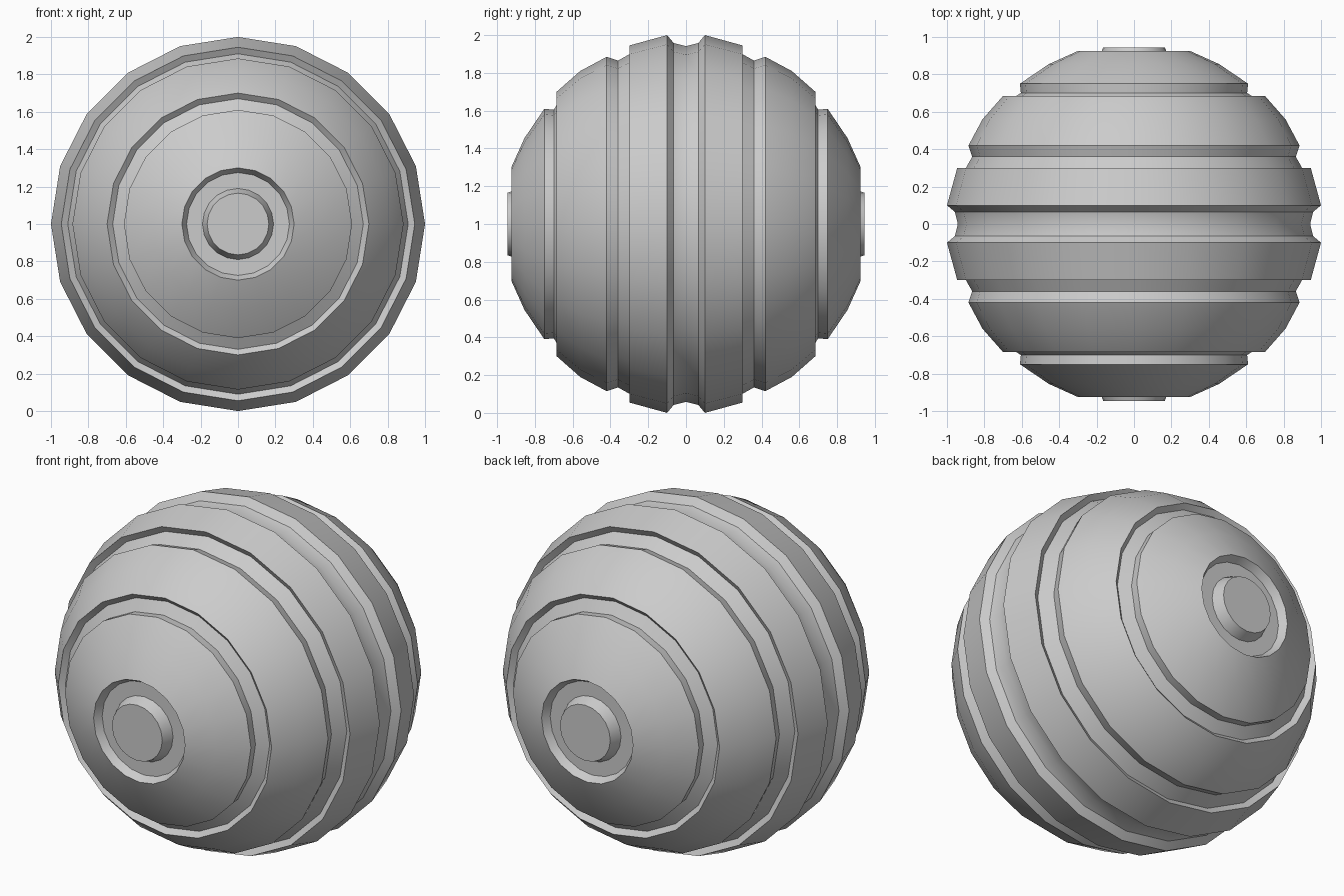
import bpy, bmesh, math

if "Cube" in bpy.data.objects:
    bpy.data.objects.remove(bpy.data.objects["Cube"])

SIDES = 20


def lathe(name, profile, cap=False):
    """Revolve (y, radius) points around the y axis through z = 1."""
    bm = bmesh.new()
    rings = []
    for y, r in profile:
        rings.append([bm.verts.new((r * math.cos(2 * math.pi * i / SIDES), y,
                                    1 + r * math.sin(2 * math.pi * i / SIDES)))
                      for i in range(SIDES)])
    direction = 1 if profile[-1][0] > profile[0][0] else -1
    for a, b in zip(rings, rings[1:]):
        for i in range(SIDES):
            j = (i + 1) % SIDES
            quad = (a[i], b[i], b[j], a[j])
            bm.faces.new(quad if direction > 0 else quad[::-1])
    if cap:
        bm.faces.new(rings[-1][::-1] if direction > 0 else rings[-1])
    mesh = bpy.data.meshes.new(name)
    bm.to_mesh(mesh)
    bm.free()
    ob = bpy.data.objects.new(name, mesh)
    bpy.context.collection.objects.link(ob)
    bpy.ops.object.select_all(action='DESELECT')
    ob.select_set(True)
    bpy.context.view_layer.objects.active = ob
    bpy.ops.object.shade_smooth_by_angle(angle=math.radians(30))
    return ob


# Raised equator with a shallow central groove and undercut rims
half_band = [(0, 0.942), (0.065, 0.958), (0.1, 1.0), (0.3, 0.945), (0.28, 0.91)]
lathe("equator_band", [(-y, r) for y, r in half_band[:0:-1]] + half_band)

# Curved shell panel: groove floor, groove wall, curved surface, undercut rim
panel = [(0.28, 0.91), (0.36, 0.865), (0.42, 0.885), (0.56, 0.81),
         (0.685, 0.70), (0.66, 0.67)]
# End cap: groove floor, wall, dome, round recess
end_cap = [(0.66, 0.67), (0.70, 0.605), (0.75, 0.61), (0.855, 0.455),
           (0.925, 0.30), (0.88, 0.275), (0.88, 0.19)]
# Tapered button in the recess
button = [(0.88, 0.19), (0.945, 0.165)]

for side, s in (("front", -1), ("back", 1)):
    lathe(side + "_shell_panel", [(s * y, r) for y, r in panel])
    lathe(side + "_end_cap", [(s * y, r) for y, r in end_cap])
    lathe(side + "_button", [(s * y, r) for y, r in button], cap=True)
